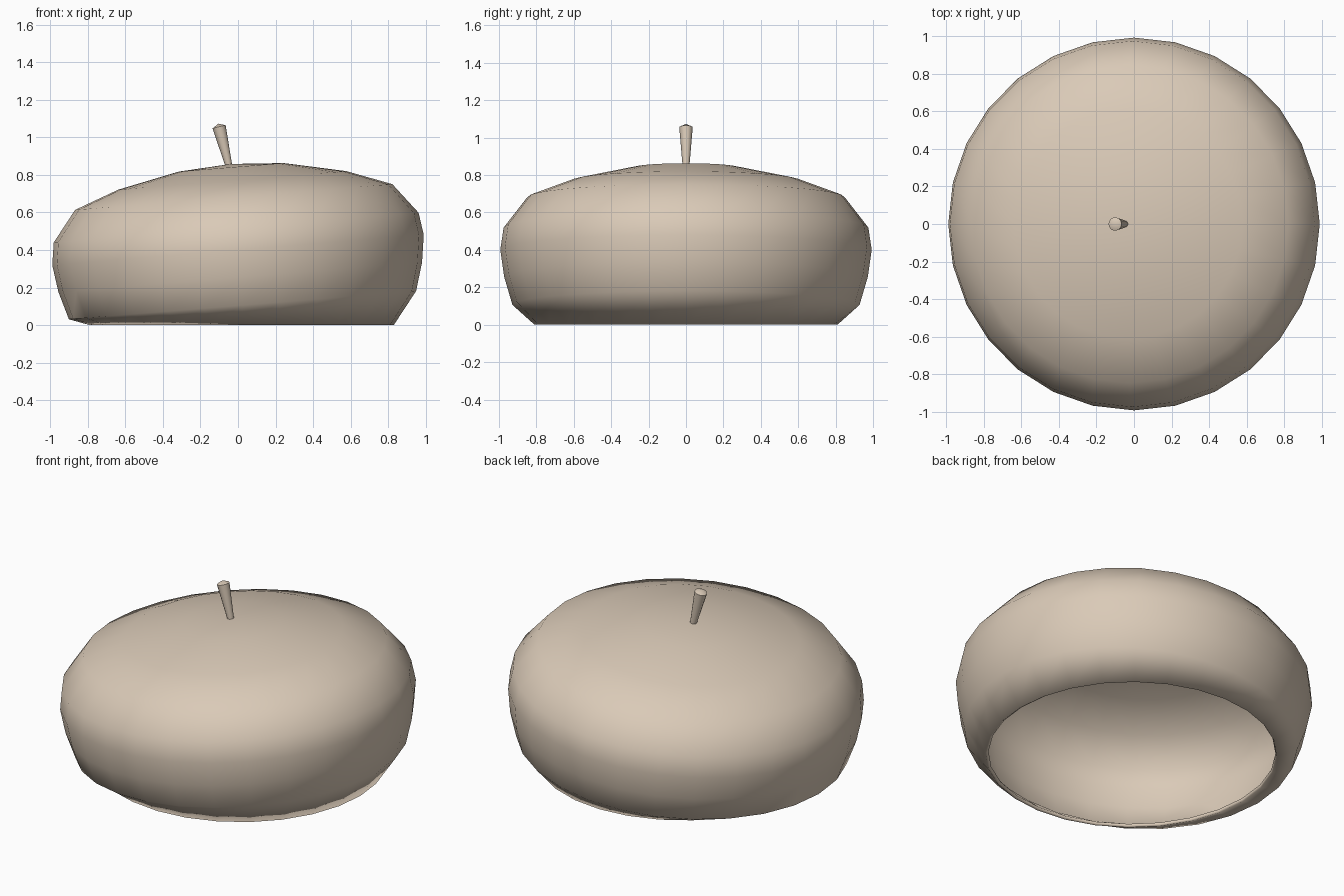
import bpy
import bmesh
from math import cos, sin, tau, radians
from mathutils import Matrix, Vector

cube = bpy.data.objects.get("Cube")
if cube:
    bpy.data.objects.remove(cube)

SIDES = 28
TILT = 0.081


def make_material(name, colour):
    mat = bpy.data.materials.new(name)
    mat.use_nodes = True
    mat.diffuse_color = colour
    bsdf = next(n for n in mat.node_tree.nodes if n.type == "BSDF_PRINCIPLED")
    bsdf.inputs["Base Color"].default_value = colour
    bsdf.inputs["Roughness"].default_value = 0.9
    return mat


def lathe(name, rings, sides, matrix, mat, tip, flat_rim=None, close_bottom=False):
    """Stack rings of (radius, height) upwards and close them at a tip."""
    bm = bmesh.new()
    loops = []
    if flat_rim:
        radius, centre = flat_rim
        loops.append([bm.verts.new((centre + radius * cos(tau * i / sides),
                                    radius * sin(tau * i / sides), 0))
                      for i in range(sides)])
    for radius, height in rings:
        loops.append([bm.verts.new(matrix @ Vector((radius * cos(tau * i / sides),
                                                    radius * sin(tau * i / sides), height)))
                      for i in range(sides)])
    for low, high in zip(loops, loops[1:]):
        for i in range(sides):
            j = (i + 1) % sides
            bm.faces.new((low[i], low[j], high[j], high[i]))
    top = bm.verts.new(matrix @ Vector((0, 0, tip)))
    for i in range(sides):
        bm.faces.new((loops[-1][i], loops[-1][(i + 1) % sides], top))
    if close_bottom:
        bm.faces.new(loops[0][::-1])
    bmesh.ops.recalc_face_normals(bm, faces=bm.faces)
    mesh = bpy.data.meshes.new(name)
    bm.to_mesh(mesh)
    bm.free()
    mesh.materials.append(mat)
    obj = bpy.data.objects.new(name, mesh)
    bpy.context.collection.objects.link(obj)
    return obj


def smooth(obj, degrees):
    bpy.ops.object.select_all(action="DESELECT")
    obj.select_set(True)
    bpy.context.view_layer.objects.active = obj
    bpy.ops.object.shade_smooth_by_angle(angle=radians(degrees))


felt = make_material("tan felt", (0.70, 0.59, 0.475, 1))

# Puffy cap, leaning to one side, with a level open rim
lean = Matrix.Translation((0, 0, 0.4)) @ Matrix.Rotation(-TILT, 4, "Y")
cap_rings = [(0.928, -0.295), (0.972, -0.145), (0.993, 0), (0.975, 0.12),
             (0.848, 0.283), (0.61, 0.372), (0.28, 0.442)]
cap = lathe("cap", cap_rings, SIDES, lean, felt, 0.46, flat_rim=(0.81, 0.02))

# Thin cloth wall
wall = cap.modifiers.new("cloth_thickness", "SOLIDIFY")
wall.thickness = 0.02
wall.offset = -1
smooth(cap, 50)

# Small flared stalk on the crown
stalk_axis = Vector((-0.055, 0, 0.22))
stalk_frame = (Matrix.Translation((-0.048, 0, 0.845))
               @ stalk_axis.to_track_quat("Z", "Y").to_matrix().to_4x4())
stalk = lathe("stalk", [(0.018, 0), (0.036, 0.218)], 12, stalk_frame, felt,
              0.235, close_bottom=True)
smooth(stalk, 30)
